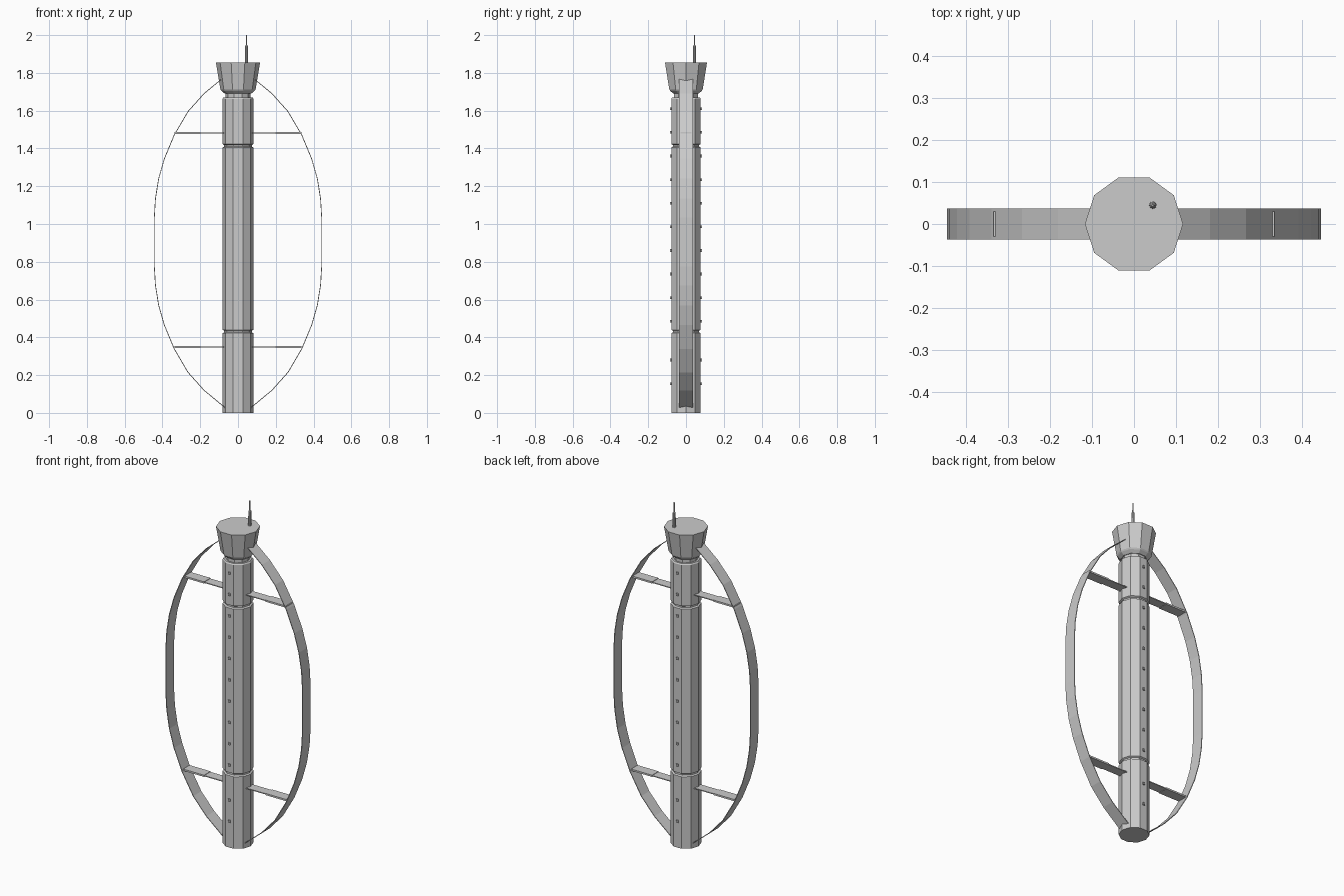
import bpy, bmesh, math

if "Cube" in bpy.data.objects:
    bpy.data.objects.remove(bpy.data.objects["Cube"])

SIDES = 10


def mesh_object(name, bm):
    bmesh.ops.recalc_face_normals(bm, faces=bm.faces)
    me = bpy.data.meshes.new(name)
    bm.to_mesh(me)
    bm.free()
    ob = bpy.data.objects.new(name, me)
    bpy.context.collection.objects.link(ob)
    return ob


def lathe(name, profile, sides=SIDES, x=0, y=0):
    """Closed flat-shaded solid from (radius, z) pairs."""
    bm = bmesh.new()
    rings = []
    for r, z in profile:
        rings.append([bm.verts.new((x + r * math.cos(2 * math.pi * i / sides),
                                    y + r * math.sin(2 * math.pi * i / sides), z))
                      for i in range(sides)])
    for a, b in zip(rings, rings[1:]):
        for i in range(sides):
            j = (i + 1) % sides
            bm.faces.new((a[i], a[j], b[j], b[i]))
    bm.faces.new(rings[0])
    bm.faces.new(rings[-1])
    return mesh_object(name, bm)


def boxes(name, items):
    """One object from (centre, size) boxes."""
    bm = bmesh.new()
    for c, s in items:
        vs = bmesh.ops.create_cube(bm, size=1)["verts"]
        bmesh.ops.scale(bm, vec=s, verts=vs)
        bmesh.ops.translate(bm, vec=c, verts=vs)
    return mesh_object(name, bm)


# Tower with two seam grooves and a narrow neck
R, G = 0.082, 0.073
lathe("tower", [(R, 0), (R, 0.422), (G, 0.427), (G, 0.435), (R, 0.44),
                (R, 1.405), (G, 1.41), (G, 1.418), (R, 1.423),
                (R, 1.663), (0.077, 1.67), (0.066, 1.67), (0.066, 1.71)])

# Flared cap on top
lathe("top_cap", [(0.07, 1.69), (0.088, 1.705), (0.093, 1.712), (0.117, 1.855)])

# Lightning rod
lathe("lightning_rod", [(0.009, 1.85), (0.008, 1.94), (0.004, 1.945), (0.003, 2.0)],
      8, 0.045, 0.045)

# Small step blocks up the front and back faces
heights = [0.155, 0.28] + [0.485 + 0.125 * k for k in range(10)]
apothem = R * math.cos(math.pi / SIDES)
boxes("tower_steps", [((0, s * apothem, z), (0.012, 0.014, 0.014))
                      for z in heights for s in (-1, 1)])

# Bowed blades, symmetric about mid height
half = [(0.443, 0.13), (0.437, 0.23), (0.42, 0.335), (0.39, 0.44), (0.338, 0.565),
        (0.265, 0.69), (0.18, 0.785), (0.08, 0.868), (0.045, 0.894)]
mid_z = 0.905
path = [(x, mid_z - d) for x, d in reversed(half)] + [(x, mid_z + d) for x, d in half]
W, T = 0.037, 0.004
for side, label in ((1, "right"), (-1, "left")):
    bm = bmesh.new()
    rings = []
    for i, (x, z) in enumerate(path):
        a, b = path[max(i - 1, 0)], path[min(i + 1, len(path) - 1)]
        tx, tz = b[0] - a[0], b[1] - a[1]
        n = math.hypot(tx, tz)
        nx, nz = tz / n * T / 2, -tx / n * T / 2
        rings.append([bm.verts.new((side * (x + k * nx), y, z + k * nz))
                      for k, y in ((1, -W), (1, W), (-1, W), (-1, -W))])
    for a, b in zip(rings, rings[1:]):
        for i in range(4):
            j = (i + 1) % 4
            bm.faces.new((a[i], a[j], b[j], b[i]))
    bm.faces.new(rings[0])
    bm.faces.new(rings[-1])
    mesh_object(label + "_blade", bm)

    # Struts: thin inner plate with a thicker outer sleeve
    for z, level in ((0.348, "lower"), (1.482, "upper")):
        boxes(f"{label}_{level}_strut",
              [((side * 0.13, 0, z), (0.15, 0.056, 0.005)),
               ((side * 0.267, 0, z), (0.136, 0.06, 0.010))])
